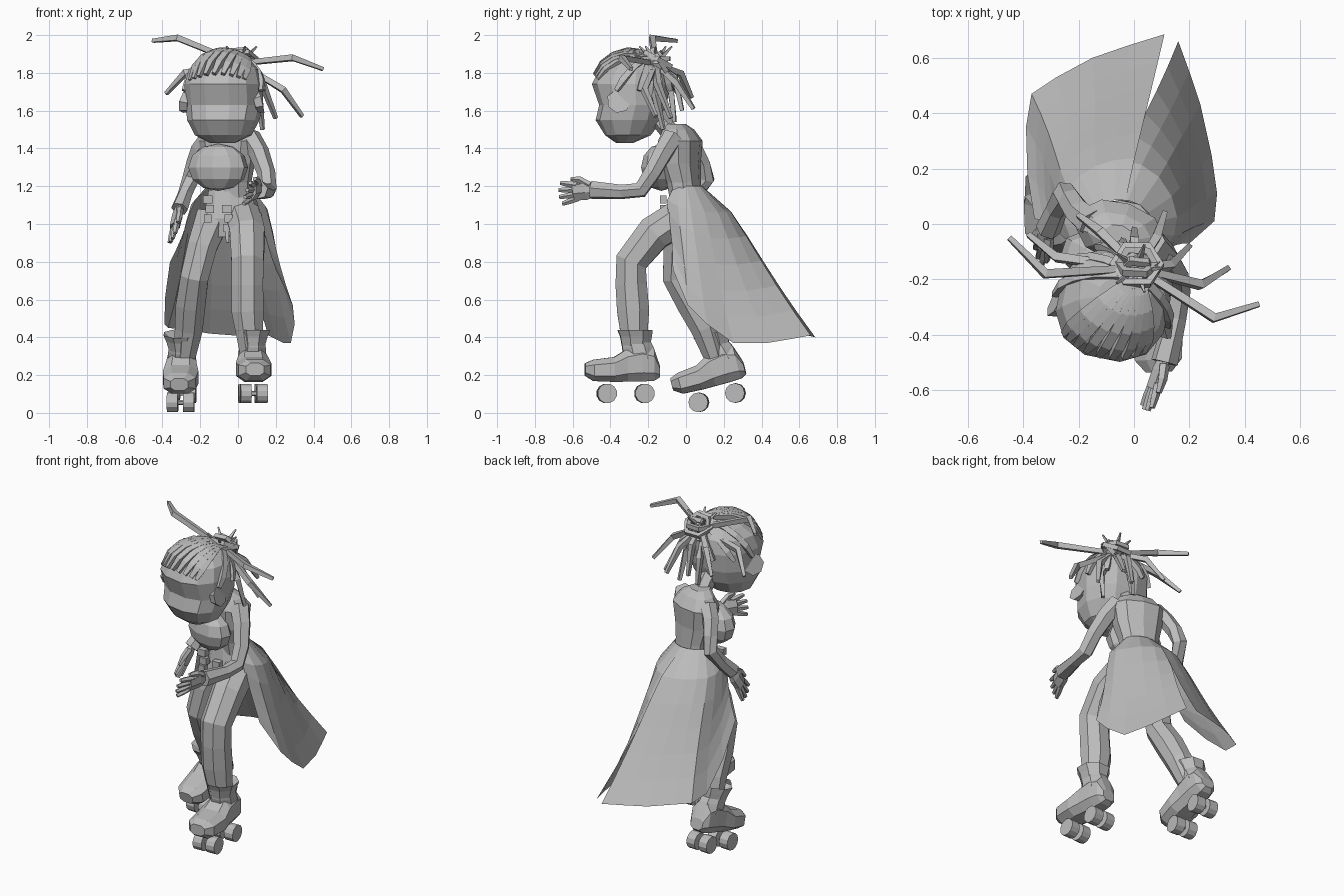
import bpy, bmesh, math
from math import sin, cos, pi, radians
from mathutils import Vector, Matrix

cube = bpy.data.objects.get("Cube")
if cube:
    bpy.data.objects.remove(cube, do_unlink=True)

# Single plain material
clay = bpy.data.materials.new("plain_grey")
clay.use_nodes = True
COLOUR = (0.5, 0.5, 0.5, 1)
clay.diffuse_color = COLOUR
clay.node_tree.nodes["Principled BSDF"].inputs["Base Color"].default_value = COLOUR


def finish(name, bm, matrix=None):
    """Turn a bmesh into a flat shaded object."""
    bmesh.ops.recalc_face_normals(bm, faces=bm.faces)
    if matrix:
        bm.transform(matrix)
    mesh = bpy.data.meshes.new(name)
    bm.to_mesh(mesh)
    bm.free()
    mesh.materials.append(clay)
    obj = bpy.data.objects.new(name, mesh)
    bpy.context.scene.collection.objects.link(obj)


def skin(name, rings, matrix=None, closed=True, caps=True, loop=False):
    """Join successive rings of points with quads."""
    bm = bmesh.new()
    rows = [[bm.verts.new(p) for p in ring] for ring in rings]
    count = len(rows[0])
    pairs = list(zip(rows, rows[1:])) + ([(rows[-1], rows[0])] if loop else [])
    for a, b in pairs:
        for i in range(count if closed else count - 1):
            j = (i + 1) % count
            bm.faces.new((a[i], a[j], b[j], b[i]))
    if caps and closed and not loop:
        bm.faces.new(rows[0])
        bm.faces.new(rows[-1])
    finish(name, bm, matrix)


def oval(sides, power=1.0):
    """Unit outline; a power below one makes it boxier."""
    def bend(v):
        return math.copysign(abs(v) ** power, v)
    turns = [2 * pi * (i + 0.5) / sides for i in range(sides)]
    return [(bend(cos(a)), bend(sin(a))) for a in turns]


def stack(name, rings, sides=8, power=1.0, matrix=None, caps=True):
    """Loft of level ellipses given as x, y, z, x radius, y radius."""
    skin(name, [[Vector((x + rx * u, y + ry * v, z)) for u, v in oval(sides, power)]
                for x, y, z, rx, ry in rings], matrix, caps=caps)


def tube(name, path, radii, sides=6, flat=1.0, up=(0, 0, 1), matrix=None, loop=False):
    """Sweep a polygon along a path; flat squeezes it along the up direction."""
    pts = [Vector(p) for p in path]
    last = len(pts) - 1
    rings = []
    for i, p in enumerate(pts):
        if loop:
            along = pts[(i + 1) % len(pts)] - pts[i - 1]
        else:
            along = pts[min(i + 1, last)] - pts[max(i - 1, 0)]
        side = along.cross(Vector(up)).normalized()
        rise = side.cross(along).normalized()
        r = radii[i] if isinstance(radii, list) else radii
        rings.append([p + side * r * u + rise * r * flat * v for u, v in oval(sides)])
    skin(name, rings, matrix, loop=loop)


def ball(name, centre, size, u=8, v=6, turn=0.0):
    bm = bmesh.new()
    bmesh.ops.create_uvsphere(bm, u_segments=u, v_segments=v, radius=1)
    finish(name, bm, Matrix.Translation(centre) @ Matrix.Rotation(turn, 4, "Z")
           @ Matrix.Diagonal((*size, 1)))


def box(name, centre, size):
    bm = bmesh.new()
    bmesh.ops.create_cube(bm, size=1)
    finish(name, bm, Matrix.Translation(centre) @ Matrix.Diagonal((*size, 1)))


# Hips, twisted upper body, chest and neck
stack("hips", [(-0.05, -0.02, 0.93, 0.10, 0.07), (-0.03, -0.01, 1.03, 0.16, 0.1),
               (-0.05, 0, 1.18, 0.11, 0.085)], 10, 0.85)
TWIST = -0.33
stack("torso", [(0, 0.03, -0.28, 0.11, 0.08), (0, 0.02, -0.2, 0.115, 0.085),
                (0, 0, -0.1, 0.14, 0.1), (0, 0, 0.02, 0.16, 0.108),
                (0, -0.01, 0.08, 0.115, 0.075), (0, -0.03, 0.11, 0.06, 0.055)], 10, 0.85,
      Matrix.Translation((-0.05, -0.03, 1.42)) @ Matrix.Rotation(TWIST, 4, "Z"))
ball("chest", (-0.105, -0.13, 1.3), (0.165, 0.1, 0.125), 10, 6, TWIST)
tube("neck", [(-0.05, -0.08, 1.48), (-0.06, -0.16, 1.58)], 0.05)

# Head turned slightly, listed as height, front, back and half width
skull = Vector((-0.075, -0.29, 1.67))
head_place = Matrix.Translation(skull) @ Matrix.Rotation(-0.2, 4, "Z")
profile = [(-0.24, -0.08, 0.01, 0.07), (-0.2, -0.135, 0.1, 0.15),
           (-0.12, -0.185, 0.16, 0.19), (-0.04, -0.165, 0.185, 0.203),
           (0.07, -0.205, 0.2, 0.205), (0.15, -0.165, 0.185, 0.185),
           (0.2, -0.09, 0.15, 0.13), (0.225, -0.02, 0.09, 0.06)]
stack("head", [(0, (f + b) / 2, z, w, (b - f) / 2) for z, f, b, w in profile], 12, 0.85,
      head_place)
for side, s in (("right", -1), ("left", 1)):
    tube(side + "_ear", [(s * 0.17, -0.035, -0.03), (s * 0.207, -0.025, -0.02)],
         [0.05, 0.065], 7, matrix=head_place)

# Hair strips swept over the skull from the bun
crown = Vector((0.3, 0.5, 0.85)).normalized()


def hair_strip(name, target, width):
    target = Vector(target).normalized()
    path = []
    for step in range(6):
        d = crown.slerp(target, step / 5)
        path.append(Vector((d.x * 0.217, d.y * 0.222, d.z * 0.247)))
    tube(name, path, [width] * 5 + [width * 0.6], 4, up=crown.cross(target), matrix=head_place)


for i in range(9):
    hair_strip(f"fringe_strip_{i}", (i * 0.22 - 0.95, -0.85, 0.5), 0.025)
for i in range(7):
    a = radians(i * 32 - 10)
    hair_strip(f"back_hair_strip_{i}", (cos(a), sin(a), 0.15), 0.024)

# Bun made of tilted hexagonal loops with short spikes
bun = Vector((0.01, -0.16, 1.85))
ball("bun_core", bun, (0.06, 0.07, 0.05), 6, 4)
for i, (tilt, r) in enumerate(((0, 0.085), (0.5, 0.075), (-0.5, 0.075), (1.2, 0.06))):
    turn = (Matrix.Translation(bun) @ Matrix.Rotation(tilt - 0.5, 4, "X")
            @ Matrix.Rotation(i, 4, "Z"))
    tube(f"bun_loop_{i}", [(r * cos(k * pi / 3), r * sin(k * pi / 3), 0.025) for k in range(6)],
         0.018, 4, matrix=turn, loop=True)
for i in range(5):
    a = 2 * pi * i / 5
    d = Vector((cos(a) * 0.09, sin(a) * 0.09, 0.09))
    tube(f"bun_spike_{i}", [bun + d * 0.4, bun + d], [0.014, 0.005], 4, up=(1, 0.3, 0))

# Long loose locks
locks = {
    "high_right": [(-0.32, -0.18, 1.985), (-0.45, -0.05, 1.97)],
    "low_right": [(-0.28, -0.12, 1.8), (-0.38, -0.04, 1.69)],
    "high_left": [(0.29, -0.34, 1.88), (0.45, -0.29, 1.82)],
    "low_left": [(0.24, -0.22, 1.71), (0.34, -0.16, 1.57)],
    "side_left": [(0.13, -0.15, 1.74), (0.2, -0.08, 1.56)],
    "back_left": [(0.08, -0.05, 1.75), (0.11, 0.04, 1.61)],
    "back_middle": [(0.0, -0.06, 1.78), (0.0, -0.02, 1.6)],
    "back_right": [(-0.12, -0.03, 1.8), (-0.2, 0.03, 1.67)],
    "nape_left": [(0.11, -0.16, 1.68), (0.13, -0.12, 1.5)],
    "nape_middle": [(-0.04, -0.08, 1.7), (-0.04, -0.06, 1.54)],
}
for name, (bend, tip) in locks.items():
    root = bun.lerp(Vector(bend), 0.15)
    tube("lock_" + name, [root, bend, tip], [0.018, 0.022, 0.013], 4, up=(0.1, 0.2, 1))


# Arms and hands
def hand(side, wrist, aim, spread):
    wrist, aim, spread = Vector(wrist), Vector(aim).normalized(), Vector(spread).normalized()
    normal = aim.cross(spread)
    tube(side + "_palm", [wrist, wrist + aim * 0.05, wrist + aim * 0.12], [0.038, 0.052, 0.05],
         6, 0.55, up=normal)
    for i in range(4):
        s = (i - 1.5) / 1.5
        base = wrist + aim * 0.1 + spread * s * 0.036
        tube(f"{side}_finger_{i}", [base, base + aim * 0.05 + spread * s * 0.012,
                                    base + aim * (0.11 - 0.02 * abs(s)) + spread * s * 0.022],
             [0.017, 0.016, 0.011], 5, up=normal)
    base = wrist + aim * 0.03 + spread * 0.03
    tube(side + "_thumb", [base, base + aim * 0.05 + spread * 0.035,
                           base + aim * 0.1 + spread * 0.045], [0.02, 0.018, 0.011], 5, up=normal)


tube("left_arm", [(0.06, -0.07, 1.46), (0.11, -0.12, 1.38), (0.15, -0.18, 1.27),
                  (0.16, -0.24, 1.18), (0.15, -0.34, 1.17), (0.11, -0.5, 1.18)],
     [0.06, 0.055, 0.048, 0.045, 0.04, 0.05], up=(1, 0, 0.2))
hand("left", (0.11, -0.48, 1.18), (-0.35, -1, -0.1), (0.3, -0.1, 1))
tube("right_arm", [(-0.15, 0, 1.46), (-0.2, 0.04, 1.4), (-0.23, 0.085, 1.32),
                   (-0.25, 0.11, 1.24), (-0.28, 0.05, 1.16), (-0.31, -0.02, 1.08)],
     [0.055, 0.05, 0.045, 0.045, 0.04, 0.046], up=(1, 0, 0.2))
hand("right", (-0.31, -0.01, 1.09), (-0.2, -0.45, -0.85), (0.3, -1, 0.5))

# Legs
tube("left_leg", [(0.03, -0.02, 1.04), (0.05, -0.17, 0.95), (0.05, -0.29, 0.8),
                  (0.05, -0.29, 0.68), (0.05, -0.28, 0.54), (0.07, -0.27, 0.32)],
     [0.1, 0.1, 0.092, 0.09, 0.092, 0.065], 8, up=(0, 1, 0))
tube("right_leg", [(-0.13, 0, 1.04), (-0.19, -0.04, 0.88), (-0.23, -0.05, 0.72),
                   (-0.25, 0.03, 0.58), (-0.26, 0.1, 0.45), (-0.28, 0.15, 0.3)],
     [0.1, 0.085, 0.08, 0.085, 0.08, 0.06], 8, up=(0, 1, 0))


# Roller skates, each built level and then placed
def skate(side, place):
    # Boot sections from toe to heel as y, half width, bottom and top
    boot = [(-0.205, 0.05, 0.03, 0.1), (-0.16, 0.09, 0, 0.12), (-0.05, 0.1, -0.005, 0.135),
            (0.02, 0.085, -0.005, 0.18), (0.1, 0.08, -0.005, 0.2), (0.16, 0.07, 0, 0.18),
            (0.19, 0.045, 0.02, 0.09)]
    skin(side + "_boot", [[Vector((w * u, y, (low + top + (top - low) * v) / 2))
                           for u, v in oval(8, 0.75)] for y, w, low, top in boot], place)
    stack(side + "_boot_shaft", [(0, 0.09, 0.12, 0.08, 0.09), (0, 0.075, 0.18, 0.075, 0.09),
                                 (0, 0.065, 0.22, 0.07, 0.08)], matrix=place)
    stack(side + "_boot_cuff", [(0, 0.065, 0.19, 0.07, 0.08), (0, 0.065, 0.24, 0.085, 0.09),
                                (0, 0.06, 0.275, 0.1, 0.1), (0, 0.06, 0.24, 0.06, 0.06)],
          matrix=place, caps=False)
    for end, y in (("front", -0.09), ("back", 0.11)):
        tube(f"{side}_{end}_axle", [(-0.05, y, -0.062), (0.05, y, -0.062)], 0.014, matrix=place)
        for s in (-1, 1):
            tube(f"{side}_{end}_wheel_{s}", [(s * 0.014, y, -0.062), (s * 0.072, y, -0.062)],
                 0.052, 12, matrix=place)


skate("left", Matrix.Translation((0.08, -0.33, 0.165)) @ Matrix.Rotation(0.05, 4, "Z"))
skate("right", Matrix.Translation((-0.3, 0.14, 0.138)) @ Matrix.Rotation(-0.05, 4, "Z")
      @ Matrix.Rotation(0.25, 4, "X"))


# Open coat skirt, two panels parted by a slit at the back
def panel(name, hem, start, end):
    rows = []
    for step in range(7):
        t = step / 6
        puff = 0.065 * sin(pi * t ** 0.5) * (1 - t)
        row = []
        for i, p in enumerate(hem):
            a = radians(start + (end - start) * i / (len(hem) - 1))
            waist = Vector((0.115 * cos(a) - 0.05, 0.088 * sin(a), 1.2))
            row.append(waist.lerp(Vector(p), t) + Vector((cos(a), sin(a), 0)) * puff)
        rows.append(row)
    skin(name, rows, closed=False)


panel("skirt_right_panel", [(0.11, 0.685, 0.4), (-0.02, 0.645, 0.41), (-0.15, 0.6, 0.42),
                            (-0.28, 0.53, 0.44), (-0.37, 0.47, 0.45), (-0.39, 0.35, 0.47),
                            (-0.385, 0.18, 0.62), (-0.36, 0.02, 0.8)], 80, 215)
panel("skirt_left_panel", [(0.16, 0.66, 0.41), (0.2, 0.55, 0.39), (0.24, 0.43, 0.37),
                           (0.28, 0.25, 0.37), (0.3, 0.11, 0.47), (0.29, 0.01, 0.57),
                           (0.2, -0.07, 0.76)], 100, -45)

# Hanging buckles and strap at the waist
for i, (x, z) in enumerate(((-0.16, 1.08), (-0.06, 1.03))):
    for k in range(3):
        box(f"charm_{i}_{k}", (x + 0.01 * (k % 2), -0.12, z - 0.05 * (k - 1)),
            (0.05 - 0.006 * k, 0.035, 0.042))
tube("hanging_strap", [(-0.06, -0.12, 1.0), (-0.055, -0.13, 0.9)], [0.016, 0.012], 4, up=(0, 1, 0))
